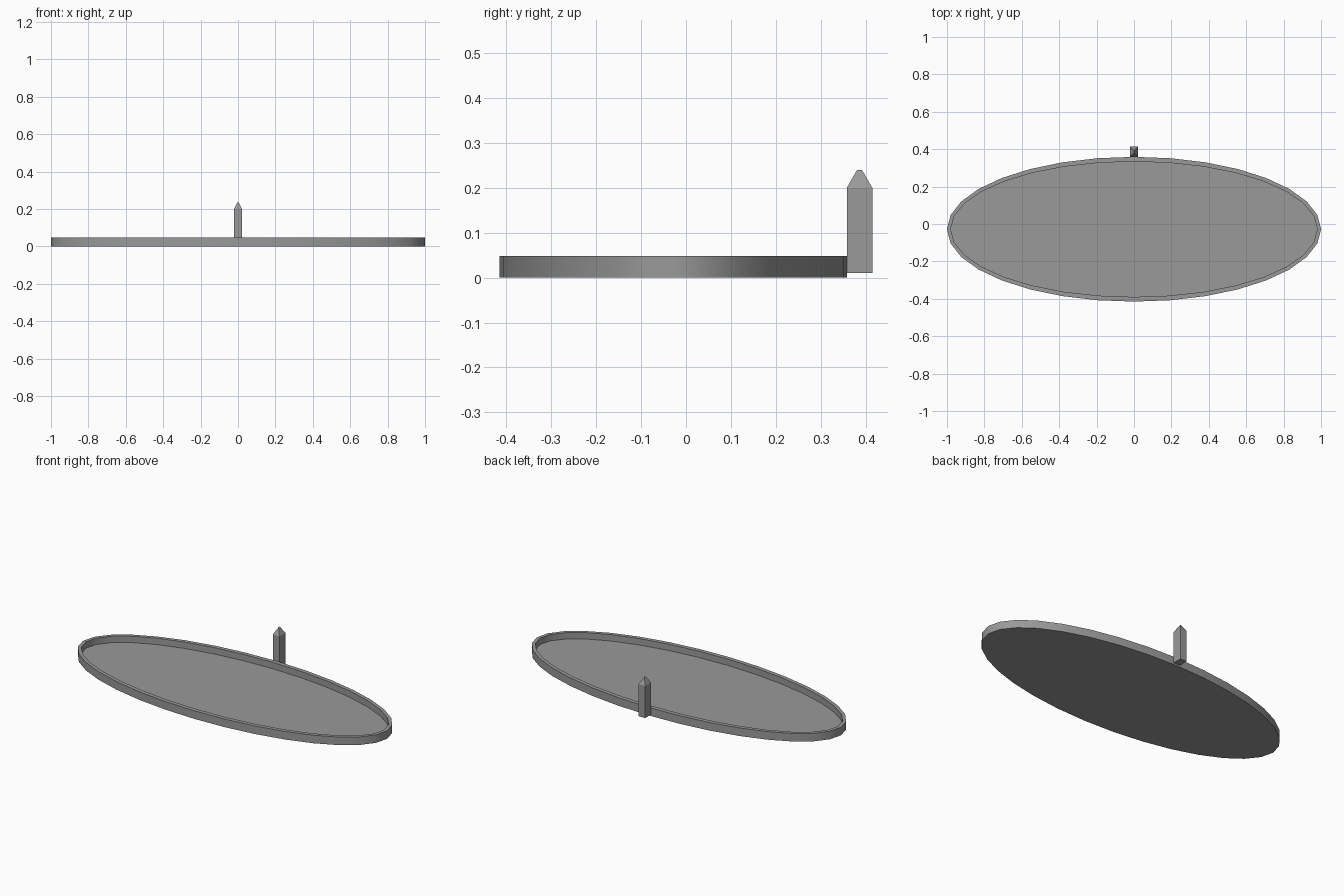
import bpy, bmesh
from math import sin, cos, tau, radians

if "Cube" in bpy.data.objects:
    bpy.data.objects.remove(bpy.data.objects["Cube"])

SEGMENTS = 32
CENTRE_Y = -0.028

grey = bpy.data.materials.new("dark_grey")
grey.diffuse_color = (0.32, 0.32, 0.32, 1)
grey.use_nodes = True
grey.node_tree.nodes["Principled BSDF"].inputs["Base Color"].default_value = grey.diffuse_color


def make_object(name, bm):
    bmesh.ops.recalc_face_normals(bm, faces=bm.faces)
    mesh = bpy.data.meshes.new(name)
    bm.to_mesh(mesh)
    bm.free()
    mesh.materials.append(grey)
    obj = bpy.data.objects.new(name, mesh)
    bpy.context.collection.objects.link(obj)
    return obj


def ellipse_ring(bm, rx, ry, z):
    return [bm.verts.new((rx * cos(tau * i / SEGMENTS),
                          CENTRE_Y + ry * sin(tau * i / SEGMENTS), z))
            for i in range(SEGMENTS)]


def rect_ring(bm, hx, y0, y1, z):
    return [bm.verts.new(p) for p in
            ((-hx, y0, z), (hx, y0, z), (hx, y1, z), (-hx, y1, z))]


def skin(bm, rings):
    for a, b in zip(rings, rings[1:]):
        for i in range(len(a)):
            j = (i + 1) % len(a)
            bm.faces.new((a[i], a[j], b[j], b[i]))
    bm.faces.new(rings[0])


# Shallow oval tray: outer wall, rim, inner wall and floor
bm = bmesh.new()
profile = [(1.0, 0.387, 0.0), (1.0, 0.387, 0.048),
           (0.98, 0.362, 0.048), (0.98, 0.362, 0.01)]
rings = [ellipse_ring(bm, *p) for p in profile]
skin(bm, rings)
bm.faces.new(rings[-1])
tray = make_object("oval_tray", bm)
bpy.context.view_layer.objects.active = tray
tray.select_set(True)
bpy.ops.object.shade_smooth_by_angle(angle=radians(35))

# Upright post behind the tray, topped with a short hipped ridge
bm = bmesh.new()
y0, y1, hx = 0.358, 0.415, 0.022
bottom = rect_ring(bm, hx, y0, y1, 0.01)
shoulder = rect_ring(bm, hx, y0, y1, 0.2)
skin(bm, [bottom, shoulder])
front = bm.verts.new((0, 0.381, 0.24))
back = bm.verts.new((0, 0.392, 0.24))
a, b, c, d = shoulder
for face in ((a, b, front), (c, d, back), (b, c, back, front), (d, a, front, back)):
    bm.faces.new(face)
make_object("back_post", bm)
